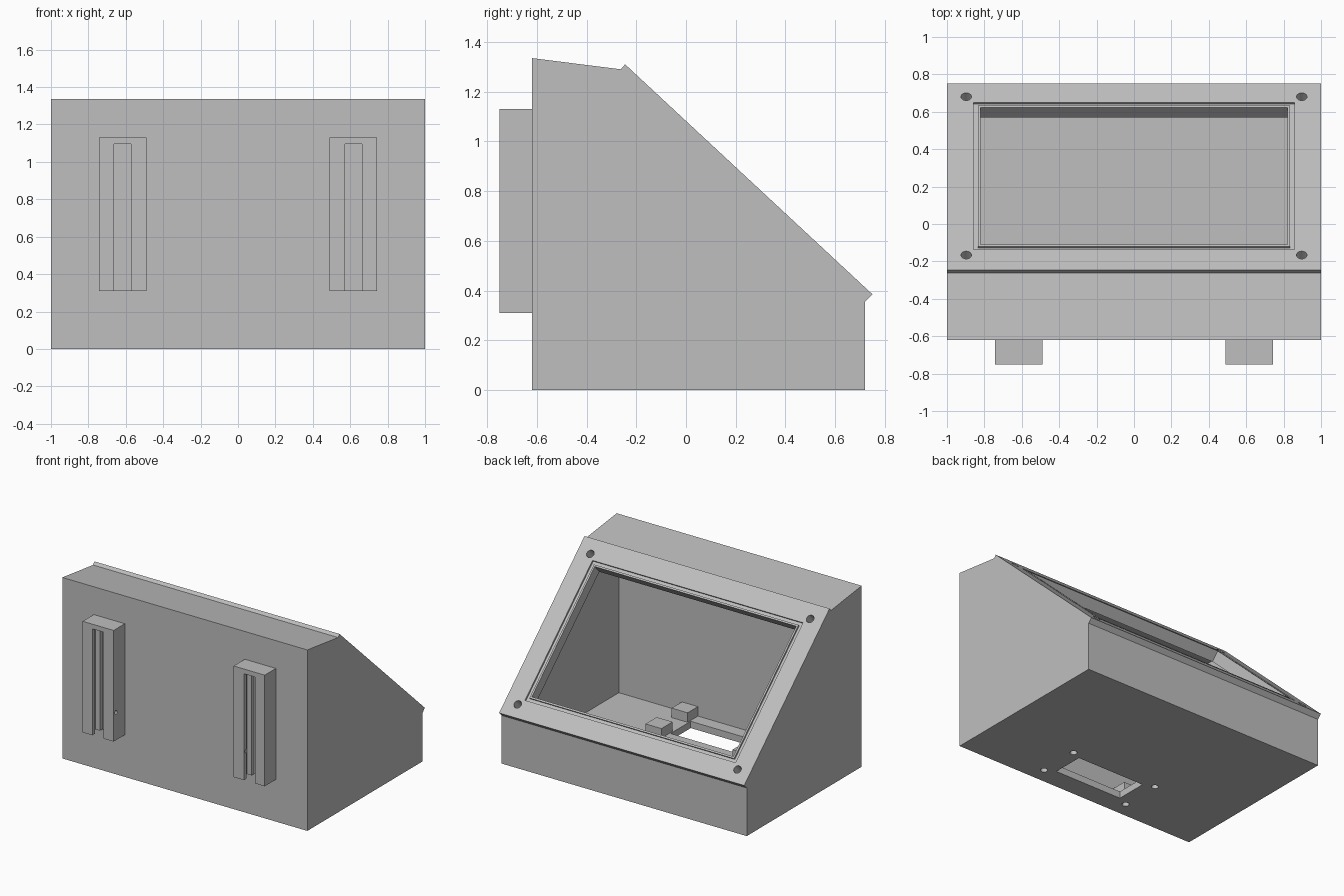
import bpy
import bmesh
from math import radians
from mathutils import Matrix, Vector

cube = bpy.data.objects.get("Cube")
if cube:
    bpy.data.objects.remove(cube, do_unlink=True)

GREY = (0.52, 0.52, 0.52, 1)
mat = bpy.data.materials.new("light grey plastic")
mat.use_nodes = True
mat.diffuse_color = GREY
mat.node_tree.nodes["Principled BSDF"].inputs["Base Color"].default_value = GREY


def finish(name, bm):
    bmesh.ops.recalc_face_normals(bm, faces=bm.faces)
    mesh = bpy.data.meshes.new(name)
    bm.to_mesh(mesh)
    bm.free()
    mesh.materials.append(mat)
    obj = bpy.data.objects.new(name, mesh)
    bpy.context.collection.objects.link(obj)
    return obj


def box(name, lo, hi, matrix=Matrix()):
    lo, hi = Vector(lo), Vector(hi)
    bm = bmesh.new()
    place = matrix @ Matrix.Translation((lo + hi) / 2) @ Matrix.Diagonal((*(hi - lo), 1))
    bmesh.ops.create_cube(bm, size=1, matrix=place)
    return finish(name, bm)


def rod(name, radius, length, matrix):
    bm = bmesh.new()
    bmesh.ops.create_cone(bm, cap_ends=True, segments=24, radius1=radius,
                          radius2=radius, depth=length, matrix=matrix)
    return finish(name, bm)


def prism(name, outline, half_width):
    """Extrude a (y, z) outline across x."""
    bm = bmesh.new()
    face = bm.faces.new([bm.verts.new((-half_width, y, z)) for y, z in outline])
    new = bmesh.ops.extrude_face_region(bm, geom=[face])["geom"]
    verts = [v for v in new if isinstance(v, bmesh.types.BMVert)]
    bmesh.ops.translate(bm, verts=verts, vec=(2 * half_width, 0, 0))
    return finish(name, bm)


def cut(target, cutter, keep=False):
    """Subtract the cutter and bake the result."""
    mod = target.modifiers.new("cut", "BOOLEAN")
    mod.operation = "DIFFERENCE"
    mod.solver = "EXACT"
    mod.object = cutter
    bpy.context.view_layer.update()
    graph = bpy.context.evaluated_depsgraph_get()
    mesh = bpy.data.meshes.new_from_object(target.evaluated_get(graph))
    target.modifiers.clear()
    target.data = mesh
    if not keep:
        bpy.data.objects.remove(cutter, do_unlink=True)


# Hollow sloped housing with the panel lips in its outline
body = prism("housing", [(-.62, 0), (.72, 0), (.72, .355), (.75, .385),
                         (-.245, 1.31), (-.262, 1.29), (-.62, 1.335)], 1)
cut(body, prism("cavity", [(-.56, .05), (.66, .05), (.66, .36),
                           (-.279, 1.232), (-.56, 1.267)], .94))

# Frame of the sloped panel: x across, y down the slope, z outwards
top, bottom = Vector((0, -.245, 1.31)), Vector((0, .75, .385))
down = (bottom - top).normalized()
out = Vector((1, 0, 0)).cross(down)
panel = Matrix(((1, 0, 0), (0, down.y, out.y), (0, down.z, out.z))).to_4x4()
panel.translation = top + down * .685

# Seal groove around the window, then the window itself
groove = box("groove", (-.859, -.537, -.013), (.859, .537, .05), panel)
cut(groove, box("groove_core", (-.835, -.513, -.1), (.835, .513, .1), panel))
cut(body, groove)
cut(body, box("window", (-.822, -.5, -.13), (.822, .5, .05), panel))

# Panel screw holes
for x in (-.897, .897):
    for y in (-.577, .579):
        cut(body, rod("screw_hole", .028, .3, panel @ Matrix.Translation((x, y, 0))))

# Cable opening in the floor, with a standoff and blind hole at each corner
cut(body, box("floor_opening", (-.267, -.465, -.1), (.287, -.23, .08)))
standoffs = []
for side, x in (("right", -.35), ("left", .36)):
    for end, y in (("front", -.505), ("back", -.2)):
        post = box(f"standoff_{end}_{side}", (x - .065, y - .065, .05),
                   (x + .065, y + .065, .12))
        hole = rod("standoff_hole", .024, .2, Matrix.Translation((x, y, 0)))
        cut(body, hole, keep=True)
        cut(post, hole)
        standoffs.append(post)

# Hanging brackets with a T-shaped slot open at the bottom
brackets = []
for side, s in (("right", -1), ("left", 1)):
    def span(a, b):
        return sorted((s * a, s * b))

    def block(name, xs, ys, zs):
        x0, x1 = span(*xs)
        return box(name, (x0, ys[0], zs[0]), (x1, ys[1], zs[1]))

    bracket = block(f"hanging_bracket_{side}", (.49, .743), (-.75, -.62), (.31, 1.13))
    cut(bracket, block("slot", (.573, .664), (-.8, -.63), (.2, 1.095)))
    cut(bracket, block("slot_wide", (.535, .702), (-.72, -.66), (.2, 1.095)))
    turn = Matrix.Translation((s * .5, -.722, .515)) @ Matrix.Rotation(radians(90), 4, "Y")
    cut(bracket, rod("lock_hole", .014, .2, turn))
    brackets.append(bracket)

# Round holes shaded smooth, all corners kept sharp
bpy.ops.object.select_all(action="DESELECT")
for obj in [body] + standoffs + brackets:
    obj.select_set(True)
bpy.context.view_layer.objects.active = body
bpy.ops.object.shade_smooth_by_angle(angle=radians(30))
